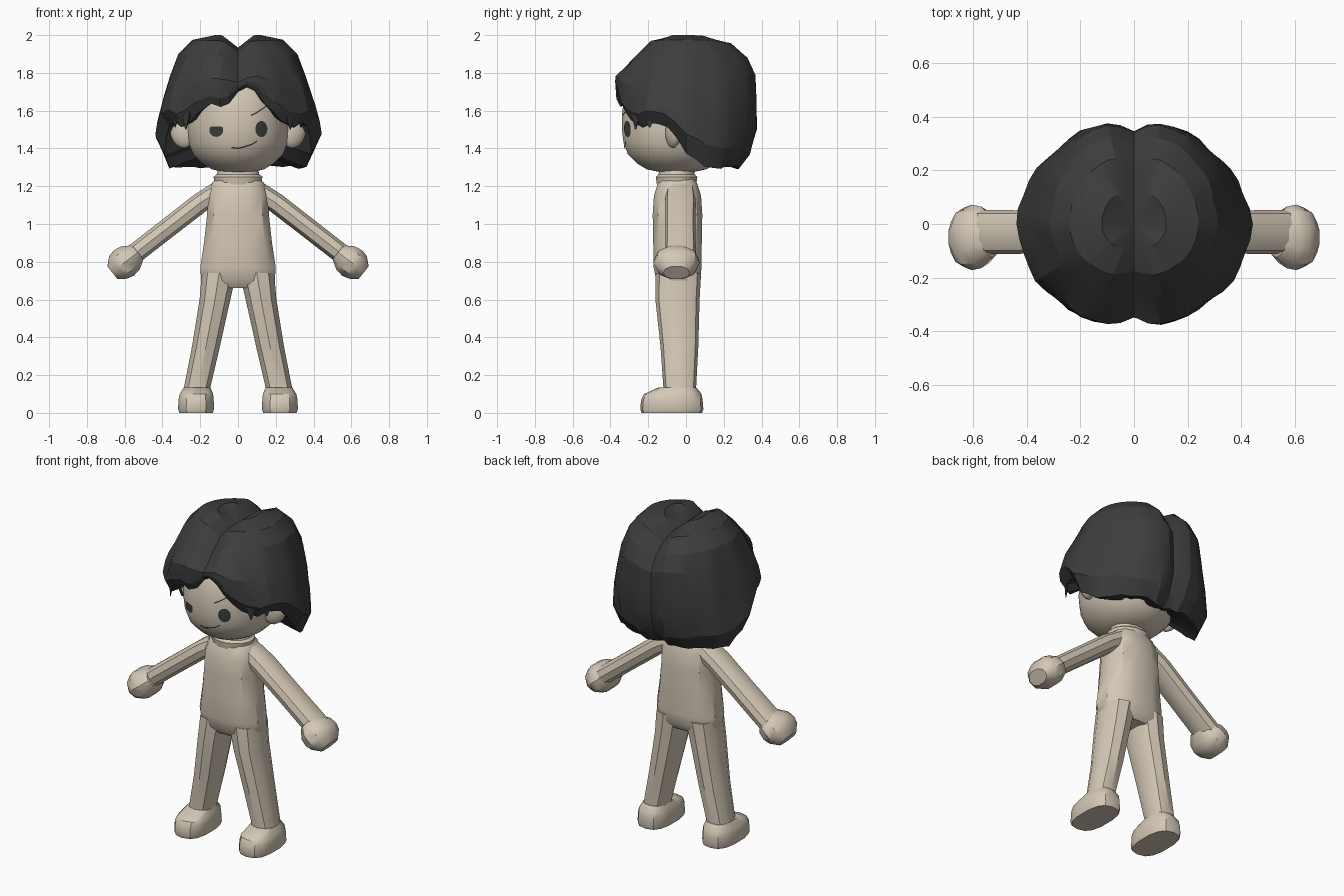
import bpy, bmesh, math, random
from mathutils import Vector

random.seed(4)
cube = bpy.data.objects.get("Cube")
if cube:
    bpy.data.objects.remove(cube)


def material(name, rgb):
    m = bpy.data.materials.new(name)
    m.use_nodes = True
    m.diffuse_color = (*rgb, 1)
    m.node_tree.nodes["Principled BSDF"].inputs["Base Color"].default_value = (*rgb, 1)
    return m


SKIN = material("warm skin", (0.66, 0.58, 0.47))
DARK = material("charcoal", (0.047, 0.047, 0.047))


def finish(name, bm, mat, angle=35):
    bmesh.ops.recalc_face_normals(bm, faces=bm.faces)
    mesh = bpy.data.meshes.new(name)
    bm.to_mesh(mesh)
    bm.free()
    mesh.materials.append(mat)
    ob = bpy.data.objects.new(name, mesh)
    bpy.context.collection.objects.link(ob)
    bpy.ops.object.select_all(action="DESELECT")
    ob.select_set(True)
    bpy.context.view_layer.objects.active = ob
    bpy.ops.object.shade_smooth_by_angle(angle=math.radians(angle))
    return ob


def bridge(bm, a, b):
    for i in range(len(a)):
        j = (i + 1) % len(a)
        bm.faces.new((a[i], a[j], b[j], b[i]))


def power(v, e):
    return math.copysign(abs(v) ** (2 / e), v)


def loft(name, rings, n, mat, e=2.0):
    """Skin a stack of (centre, u, v) superellipse rings."""
    bm = bmesh.new()
    loops = []
    for c, u, v in rings:
        angles = [math.tau * (i + 0.5) / n for i in range(n)]
        loops.append([bm.verts.new(c + u * power(math.cos(a), e) + v * power(math.sin(a), e))
                      for a in angles])
    for a, b in zip(loops, loops[1:]):
        bridge(bm, a, b)
    bm.faces.new(loops[0])
    bm.faces.new(loops[-1])
    return finish(name, bm, mat)


def level(z, cx, cy, rx, ry):
    return Vector((cx, cy, z)), Vector((rx, 0, 0)), Vector((0, ry, 0))


def lerp_table(table, x):
    for (x0, y0), (x1, y1) in zip(table, table[1:]):
        if x <= x1:
            return y0 + (y1 - y0) * max(0, x - x0) / (x1 - x0)
    return table[-1][1]


# Torso and neck
TORSO = [(0.66, .17, -.04, .09), (0.7, .2, -.04, .12), (0.77, .205, -.045, .13),
         (0.9, .185, -.045, .132), (1.05, .168, -.045, .135), (1.15, .165, -.045, .128),
         (1.22, .14, -.045, .105), (1.25, .1, -.045, .09)]
loft("torso", [level(z, 0, cy, rx, ry) for z, rx, cy, ry in TORSO], 12, SKIN, 2.6)
NECK = [(1.21, .125), (1.25, .132), (1.262, .115), (1.31, .105)]
loft("neck", [level(z, 0, -.05, r, r * .85) for z, r in NECK], 16, SKIN)

# Head: height, half width, half depth
HEAD = [(1.275, .08, .09), (1.29, .14, .16), (1.32, .19, .21), (1.37, .24, .26),
        (1.43, .265, .283), (1.5, .272, .292), (1.6, .27, .29), (1.7, .25, .265),
        (1.8, .18, .2), (1.85, .08, .09)]
HEAD_Y = -.05
loft("head", [level(z, 0, HEAD_Y, rx, ry) for z, rx, ry in HEAD], 24, SKIN)

# Limbs
LEG = [(0.74, .1, -.04, .095, .12), (0.6, .122, -.045, .085, .117), (0.35, .17, -.035, .077, .1),
       (0.14, .215, -.033, .073, .087), (0.06, .222, -.033, .073, .087)]
FOOT = [(0, .222, -.075, .09, .16), (.02, .222, -.075, .097, .167), (.07, .222, -.075, .095, .163),
        (.1, .22, -.07, .09, .152), (.135, .217, -.045, .072, .1)]
ARM = [(.09, 1.18, .058, .075), (.2, 1.112, .056, .082), (.36, .988, .055, .08), (.57, .825, .055, .083)]
HAND = [(.53, .85, .05, .075), (.57, .82, .083, .115), (.605, .793, .09, .122),
        (.635, .77, .08, .11), (.665, .742, .045, .07)]
for side, s in (("left", 1), ("right", -1)):
    loft(side + "_leg", [level(z, s * x, y, rx, ry) for z, x, y, rx, ry in LEG], 10, SKIN, 2.4)
    loft(side + "_foot", [level(z, s * x, y, rx, ry) for z, x, y, rx, ry in FOOT], 14, SKIN, 2.7)
    for part, path, y, e in (("_arm", ARM, -.03, 2.5), ("_hand", HAND, -.05, 2.2)):
        loft(side + part, [(Vector((s * x, y, z)), Vector((s * .62, 0, .78)) * h, Vector((0, d, 0)))
                           for x, z, h, d in path], 10, SKIN, e)
    bpy.ops.mesh.primitive_uv_sphere_add(segments=12, ring_count=8, radius=1,
                                         location=(s * .295, -.065, 1.49),
                                         rotation=(0, s * .25, s * .35))
    ear = bpy.context.object
    ear.name = side + "_ear"
    ear.scale = (.07, .04, .09)
    ear.data.materials.append(SKIN)
    bpy.ops.object.shade_smooth_by_angle(angle=math.radians(35))


# Face details: thin plates that follow the head surface
def on_face(x, z):
    rx = lerp_table([(r[0], r[1]) for r in HEAD], z)
    ry = lerp_table([(r[0], r[2]) for r in HEAD], z)
    return Vector((x, HEAD_Y - ry * math.sqrt(1 - (x / rx) ** 2) - .004, z))


def eye(name, cx, cz, w, h, top):
    bm = bmesh.new()
    centre = bm.verts.new(on_face(cx, cz))
    rim = []
    for i in range(16):
        a = math.tau * i / 16
        rim.append(bm.verts.new(on_face(cx + w * math.cos(a), cz + min(h * math.sin(a), top))))
    for i in range(16):
        bm.faces.new((centre, rim[i], rim[(i + 1) % 16]))
    finish(name, bm, DARK)


def stroke(name, points, w):
    bm = bmesh.new()
    pairs = [[bm.verts.new(on_face(x, z + d)) for d in (w, -w)] for x, z in points]
    for (a, b), (c, d) in zip(pairs, pairs[1:]):
        bm.faces.new((a, b, d, c))
    finish(name, bm, DARK)


eye("left_eye", .124, 1.503, .032, .043, .043)
eye("right_eye", -.115, 1.497, .037, .036, .02)
stroke("left_brow", [(.07, 1.575), (.1, 1.59), (.13, 1.61), (.16, 1.632)], .004)
stroke("mouth", [(-.035, 1.405), (0, 1.4), (.03, 1.407), (.07, 1.42), (.1, 1.438)], .004)

# Hair: (radius, height) profiles at front, side and back, blended round the head
FRONT = [(.1, 2), (.2, 1.97), (.28, 1.89), (.35, 1.82), (.39, 1.77), (.39, 1.7), (.38, 1.65), (.36, 1.6)]
SIDE = [(.12, 2), (.24, 1.975), (.31, 1.9), (.355, 1.78), (.385, 1.66), (.41, 1.56), (.435, 1.42), (.385, 1.3)]
BACK = [(.13, 1.995), (.26, 1.955), (.34, 1.88), (.385, 1.79), (.39, 1.65), (.39, 1.5), (.345, 1.37), (.29, 1.3)]
# Hem height against angle from the front, with uneven fringe locks
HEM = [(-105, 1.3), (-90, 1.37), (-80, 1.5), (-60, 1.55), (-50, 1.5), (-35, 1.58), (-22, 1.63),
       (-10, 1.6), (-5, 1.72), (10, 1.73), (20, 1.66), (35, 1.56), (50, 1.5), (62, 1.53),
       (80, 1.5), (90, 1.37), (105, 1.3)]
COLS = 48


def hair_point(r, a, z):
    x, y = r * math.sin(a), -r * math.cos(a)
    k = 1 - .12 * max(0, 1 - abs(x) / .085)   # centre parting
    return Vector((x, y * k, 1.45 + (z - 1.45) * k if z > 1.45 else z))


bm = bmesh.new()
columns = []
for i in range(COLS):
    deg = -180 + 360 * i / COLS
    a = math.radians(deg)
    w = math.sin(a) ** 2
    hem = lerp_table(HEM, deg) + random.uniform(-.012, .012)
    end = FRONT if abs(deg) < 90 else BACK
    prof = [(p[0] + (q[0] - p[0]) * w, p[1] + (q[1] - p[1]) * w) for p, q in zip(end, SIDE)]
    last = prof[-1][1]
    ridge = .012 * math.cos(a * 12) * (i % 2 == 0)
    col = []
    for k, (r, z) in enumerate(prof):
        if z < 1.8:
            z = 1.8 - (1.8 - z) * (1.8 - hem) / (1.8 - last)
        if k > 1:
            r *= 1 + ridge + random.uniform(-.008, .008)
        col.append(bm.verts.new(hair_point(r, a, z)))
    # Underside, tucked into the head
    col.append(bm.verts.new(hair_point(r * .88, a, hem + .015)))
    col.append(bm.verts.new(hair_point(r * .52, a, hem + .07)))
    columns.append(col)
rows = list(zip(*columns))
for a, b in zip(rows, rows[1:]):
    bridge(bm, a, b)
crown = bm.verts.new((0, 0, 1.93))
for i in range(COLS):
    bm.faces.new((crown, rows[0][i], rows[0][(i + 1) % COLS]))
finish("hair", bm, DARK, 18)

# Loose locks at the temples
for s in (1, -1):
    for deg, tip in ((46, 1.5), (60, 1.51)):
        a = math.radians(deg) * s
        out = Vector((math.sin(a), -math.cos(a), 0))
        across = Vector((math.cos(a), math.sin(a), 0))
        rings = [(out * r + Vector((0, 0, z)), across * w, out * w * .4)
                 for r, z, w in ((.36, 1.74, .05), (.385, 1.64, .045), (.38, 1.57, .03), (.385, tip, .004))]
        loft("temple_lock", rings, 6, DARK)
